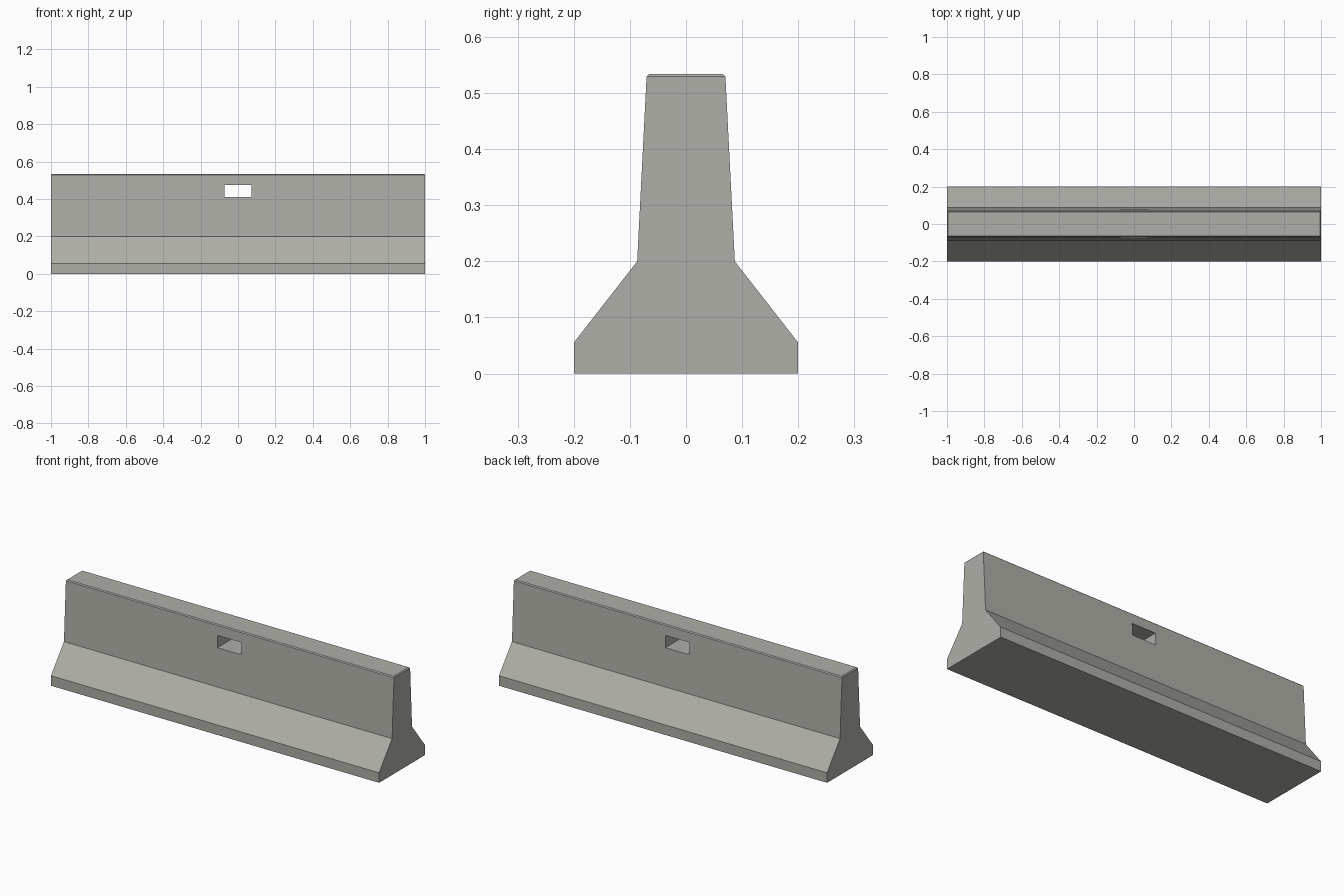
import bpy
import bmesh

cube = bpy.data.objects.get("Cube")
if cube:
    bpy.data.objects.remove(cube, do_unlink=True)

LENGTH, TOP = 2.0, 0.534
CHAMFER = 0.005

# Concrete material
concrete = bpy.data.materials.new("concrete_grey")
concrete.use_nodes = True
colour = (0.43, 0.43, 0.39, 1)
concrete.diffuse_color = colour
concrete.node_tree.nodes["Principled BSDF"].inputs["Base Color"].default_value = colour


def extrude_profile(name, points, length):
    """Extrude a closed (y, z) profile along x, centred on x = 0."""
    bm = bmesh.new()
    face = bm.faces.new([bm.verts.new((-length / 2, y, z)) for y, z in points])
    result = bmesh.ops.extrude_face_region(bm, geom=[face])
    moved = [v for v in result["geom"] if isinstance(v, bmesh.types.BMVert)]
    bmesh.ops.translate(bm, verts=moved, vec=(length, 0, 0))
    bmesh.ops.recalc_face_normals(bm, faces=bm.faces)
    mesh = bpy.data.meshes.new(name)
    bm.to_mesh(mesh)
    bm.free()
    mesh.materials.append(concrete)
    obj = bpy.data.objects.new(name, mesh)
    bpy.context.collection.objects.link(obj)
    return obj


# Barrier body: vertical foot, sloped toe, tapered stem
half = [(0.2, 0), (0.2, 0.055), (0.087, 0.2), (0.07, TOP)]
barrier = extrude_profile("barrier", half + [(-y, z) for y, z in reversed(half)], LENGTH)

# Small chamfer around the top rim
bm = bmesh.new()
bm.from_mesh(barrier.data)
rim = [e for e in bm.edges if all(v.co.z > TOP - 0.001 for v in e.verts)]
bmesh.ops.bevel(bm, geom=rim, offset=CHAMFER, segments=1, affect='EDGES')
bm.to_mesh(barrier.data)
bm.free()

# Rectangular lifting slot through the stem
slot = [(-0.3, 0.41), (0.3, 0.41), (0.3, 0.476), (-0.3, 0.476)]
cutter = extrude_profile("slot_cutter", slot, 0.145)
cutter.hide_render = True
cut = barrier.modifiers.new("lifting_slot", 'BOOLEAN')
cut.operation = 'DIFFERENCE'
cut.solver = 'EXACT'
cut.object = cutter
bpy.context.view_layer.objects.active = barrier
bpy.ops.object.modifier_apply(modifier=cut.name)
bpy.data.objects.remove(cutter, do_unlink=True)
